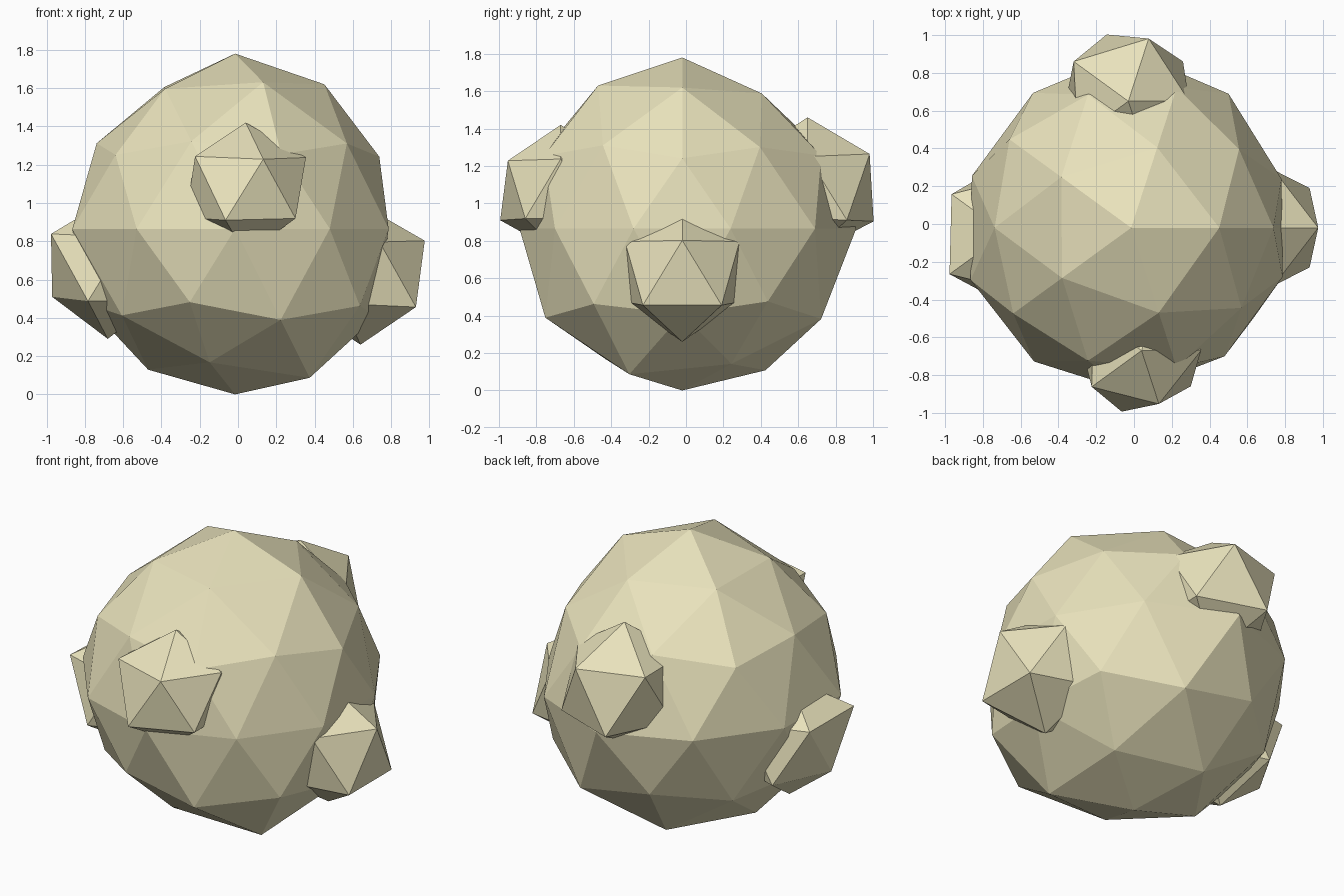
import bpy, bmesh, math
from mathutils import Vector

mat = bpy.data.materials.new("pale_stone")
mat.diffuse_color = (0.81, 0.76, 0.50, 1)


def lumpy_ball(name, centre, subdivisions, bands):
    """Icosphere whose vertices are pushed in or out.
    bands: top to bottom, one list of radii per height ring, ordered by azimuth from +x."""
    bm = bmesh.new()
    bmesh.ops.create_icosphere(bm, subdivisions=subdivisions, radius=1)
    rings = {}
    for v in bm.verts:
        rings.setdefault(round(v.co.z, 2) + 0.0, []).append(v)
    for z, radii in zip(sorted(rings, reverse=True), bands):
        ring = sorted(rings[z], key=lambda v: round(math.atan2(v.co.y, v.co.x) % math.tau, 3) % 6.283)
        for v, r in zip(ring, radii):
            v.co = v.co.normalized() * r
    mesh = bpy.data.meshes.new(name)
    bm.to_mesh(mesh)
    bm.free()
    mesh.materials.append(mat)
    ob = bpy.data.objects.new(name, mesh)
    ob.location = Vector(centre)
    bpy.context.collection.objects.link(ob)
    return ob


# main boulder
lumpy_ball("boulder", (-0.015, -0.02, 0.865), 2, [
    [0.915],
    [0.887, 0.85, 0.87, 0.86, 0.90],
    [0.83, 0.87, 0.85, 0.87, 0.848],
    [0.842, 0.873, 0.89, 0.863, 0.87],
    [0.837, 0.877, 0.93, 0.883, 0.887, 0.894, 0.875, 0.87, 0.841, 0.843],
    [0.87, 0.88, 0.87, 0.857, 0.90],
    [0.87, 0.918, 0.87, 0.86, 0.905],
    [0.85, 0.89, 0.865, 0.82, 0.915],
    [0.865],
])

# four small lumps half sunk into the sides
lumpy_ball("front_lump", (0.04, -0.67, 1.08), 1, [
    [0.34], [0.352, 0.35, 0.35, 0.365, 0.332], [0.35, 0.35, 0.35, 0.38, 0.36], [0.35]])
lumpy_ball("right_lump", (0.64, -0.02, 0.635), 1, [
    [0.36], [0.375, 0.36, 0.36, 0.36, 0.36], [0.40, 0.36, 0.36, 0.36, 0.40], [0.375]])
lumpy_ball("left_lump", (-0.68, -0.05, 0.655), 1, [
    [0.36], [0.36, 0.36, 0.395, 0.41, 0.37], [0.36, 0.37, 0.325, 0.375, 0.36], [0.365]])
lumpy_ball("back_lump", (-0.03, 0.65, 1.09), 1, [
    [0.37], [0.36, 0.39, 0.40, 0.37, 0.37], [0.40, 0.415, 0.37, 0.37, 0.37], [0.37]])
